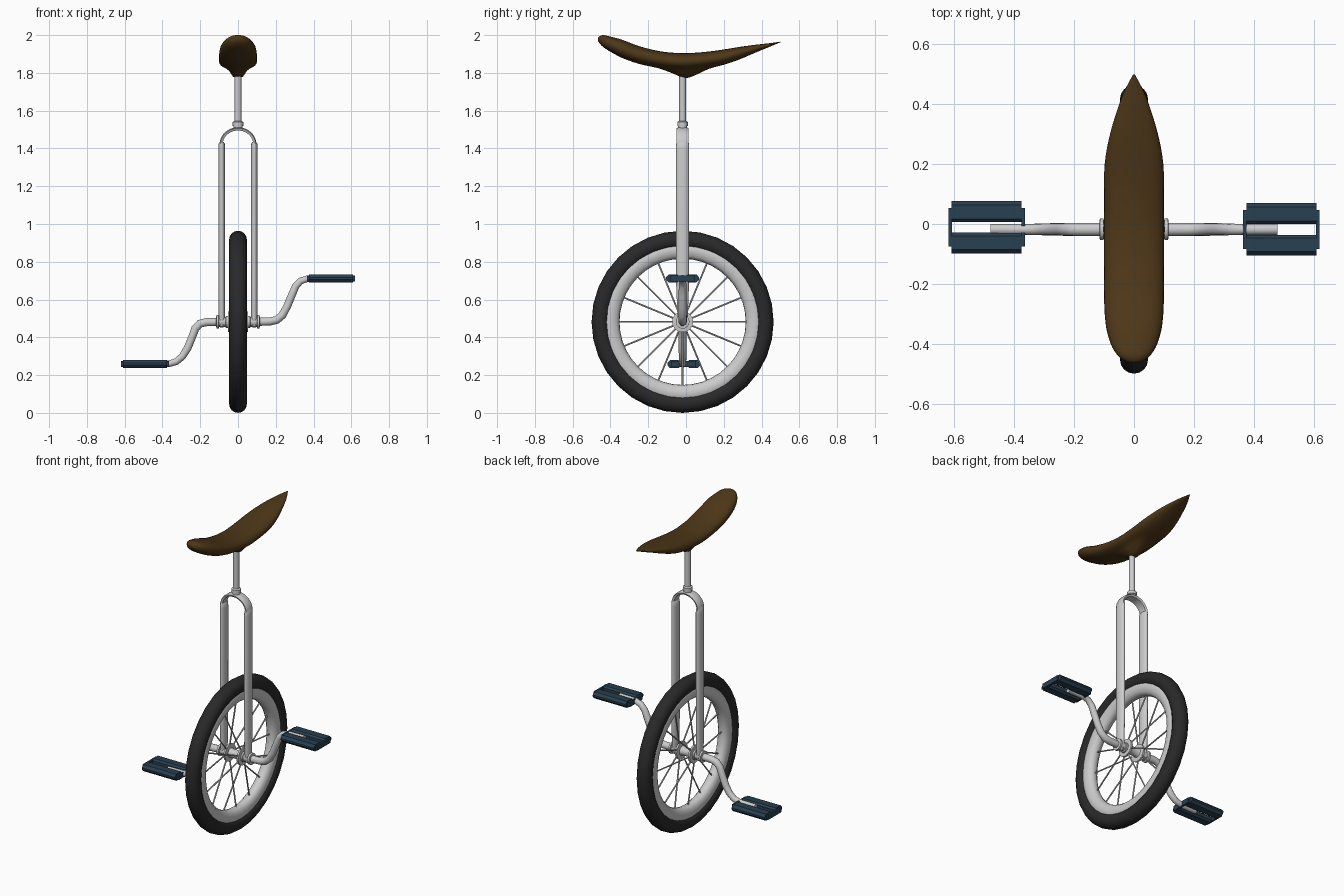
import bpy, bmesh, math
from mathutils import Vector

if "Cube" in bpy.data.objects:
    bpy.data.objects.remove(bpy.data.objects["Cube"])

AX = Vector((0, -0.018, 0.482))   # wheel axle centre


def material(name, rgb):
    m = bpy.data.materials.new(name)
    m.diffuse_color = (*rgb, 1)
    m.use_nodes = True
    m.node_tree.nodes["Principled BSDF"].inputs["Base Color"].default_value = m.diffuse_color
    return m


BROWN = material("brown", (0.075, 0.038, 0.009))
RUBBER = material("rubber", (0.022, 0.022, 0.022))
BLUE = material("dark_blue", (0.022, 0.05, 0.08))


def loft(name, rings, mat=None, cap=True, close=False, angle=40):
    """Skin a list of equal-length point rings."""
    bm = bmesh.new()
    vs = [[bm.verts.new(p) for p in r] for r in rings]
    n = len(vs[0])
    for i in range(len(vs) if close else len(vs) - 1):
        a, b = vs[i], vs[(i + 1) % len(vs)]
        for j in range(n):
            k = (j + 1) % n
            bm.faces.new((a[j], a[k], b[k], b[j]))
    if cap and not close:
        bm.faces.new(vs[0])
        bm.faces.new(vs[-1])
    bmesh.ops.recalc_face_normals(bm, faces=bm.faces)
    me = bpy.data.meshes.new(name)
    bm.to_mesh(me)
    bm.free()
    ob = bpy.data.objects.new(name, me)
    bpy.context.collection.objects.link(ob)
    if mat:
        me.materials.append(mat)
    bpy.ops.object.select_all(action='DESELECT')
    ob.select_set(True)
    bpy.context.view_layer.objects.active = ob
    bpy.ops.object.shade_smooth_by_angle(angle=math.radians(angle))
    return ob


def circle(n):
    return [(math.cos(2 * math.pi * i / n), math.sin(2 * math.pi * i / n)) for i in range(n)]


def lathe_x(name, profile, n=32, mat=None, close=False, angle=40):
    """Revolve (x, radius) points around the axle."""
    rings = [[AX + Vector((x, r * c, r * s)) for c, s in circle(n)] for x, r in profile]
    return loft(name, rings, mat, close=close, angle=angle)


def lathe_z(name, profile, n=20):
    return loft(name, [[(r * c, AX.y + r * s, z) for c, s in circle(n)] for z, r in profile])


def tube_xz(name, path, n=14):
    """Tube along (x, z, radius) points lying in the axle plane."""
    pts = [Vector((x, AX.y, z)) for x, z, _ in path]
    rings = []
    for i, p in enumerate(pts):
        t = (pts[min(i + 1, len(pts) - 1)] - pts[max(i - 1, 0)]).normalized()
        side = Vector((0, 1, 0)).cross(t)
        r = path[i][2]
        rings.append([p + Vector((0, r * c, 0)) + side * r * s for c, s in circle(n)])
    return loft(name, rings)


def interp(table, x):
    """Smooth (Catmull-Rom) lookup in rows of (x, value...)."""
    i = max(k for k in range(len(table) - 1) if table[k][0] <= x + 1e-9)
    a, b = table[i], table[i + 1]
    h = b[0] - a[0]
    t = (x - a[0]) / h
    out = []
    for c in range(1, len(a)):
        d = (b[c] - a[c]) / h
        ma = (b[c] - table[i - 1][c]) / (b[0] - table[i - 1][0]) if i else d
        mb = (table[i + 2][c] - a[c]) / (table[i + 2][0] - a[0]) if i + 2 < len(table) else d
        out.append((2*t**3 - 3*t*t + 1) * a[c] + (t**3 - 2*t*t + t) * h * ma
                   + (3*t*t - 2*t**3) * b[c] + (t**3 - t*t) * h * mb)
    return out


# Wheel: tyre, rim and hub
lathe_x("tyre", [(0.047 * c, 0.435 + 0.047 * s) for c, s in circle(16)], 32, RUBBER, close=True)
lathe_x("rim", [(-0.03, 0.41), (-0.037, 0.395), (-0.038, 0.375), (-0.031, 0.35), (-0.016, 0.337),
                (0, 0.334), (0.016, 0.337), (0.031, 0.35), (0.038, 0.375), (0.037, 0.395),
                (0.03, 0.41)], 40, close=True, angle=60)
half = [(0.03, 0.026), (0.038, 0.03), (0.04, 0.055), (0.052, 0.055), (0.054, 0.032), (0.064, 0.032),
        (0.066, 0.026), (0.1, 0.026), (0.102, 0.036), (0.114, 0.036), (0.116, 0.022)]
lathe_x("hub", [(-x, r) for x, r in reversed(half)] + half, 24)

# Spokes, alternating between the hub flanges
for i in range(16):
    a = math.radians(22.5 * i)
    d = Vector((0, math.cos(a), math.sin(a)))
    p = AX + d * 0.045 + Vector((0.046 if i % 2 else -0.046, 0, 0))
    q = AX + d * 0.345
    u = Vector((0, -d.z, d.y))
    w = u.cross((q - p).normalized())
    loft("spoke_%02d" % i, [[e + 0.0045 * (u * c + w * s) for c, s in circle(6)] for e in (p, q)])

# Fork legs and arched crown
for side, sx in (("left", -1), ("right", 1)):
    rows = [(0.452, 0.008, 0.012), (0.46, 0.015, 0.022), (0.5, 0.0175, 0.027), (0.68, 0.0175, 0.034),
            (1.40, 0.0175, 0.035), (1.425, 0.016, 0.034), (1.435, 0.010, 0.030)]
    loft("fork_leg_" + side, [[(sx * 0.086 + a * c, AX.y + b * s, z) for c, s in circle(20)]
                              for z, a, b in rows])
arch = []
for i in range(21):
    t = math.pi * i / 20
    arch.append([((0.089 + dr) * math.cos(t), AX.y + dy, 1.42 + (0.083 + dr) * math.sin(t))
                 for dr, dy in ((-0.008, -0.026), (0.004, -0.032), (0.009, -0.02), (0.009, 0.02),
                                (0.004, 0.032), (-0.008, 0.026))])
loft("fork_crown", arch)

# Seat post and clamp collar
lathe_z("seat_clamp", [(1.495, 0.022), (1.50, 0.024), (1.518, 0.024), (1.52, 0.028), (1.54, 0.028),
                       (1.545, 0.02)])
lathe_z("seat_post", [(1.50, 0.018), (1.82, 0.018)])

# Saddle: rows of y, half width, top, bottom, underside bump
seat = [(-0.465, 0.012, 1.986, 1.968, 0), (-0.455, 0.036, 1.996, 1.953, 0),
        (-0.435, 0.058, 2.0, 1.934, 0), (-0.40, 0.078, 1.992, 1.912, 0),
        (-0.34, 0.094, 1.976, 1.880, 0), (-0.25, 0.1, 1.942, 1.848, 0),
        (-0.14, 0.1, 1.915, 1.827, 0.004), (-0.06, 0.1, 1.906, 1.818, 0.025),
        (-0.01, 0.1, 1.904, 1.816, 0.044), (0.04, 0.1, 1.906, 1.819, 0.035),
        (0.12, 0.1, 1.913, 1.829, 0.008), (0.2, 0.098, 1.924, 1.843, 0),
        (0.28, 0.085, 1.937, 1.870, 0), (0.36, 0.063, 1.948, 1.904, 0),
        (0.44, 0.034, 1.957, 1.937, 0), (0.5, 0.003, 1.965, 1.962, 0)]
ys = [seat[i][0] + (seat[i + 1][0] - seat[i][0]) * k / 3
      for i in range(len(seat) - 1) for k in range(3)] + [0.5]
rings = []
for y in ys:
    w, top, bot, bump = interp(seat, y)
    ring = []
    for c, s in circle(28):
        x = w * math.copysign(abs(c) ** 0.9, c)
        z = (top + bot) / 2 + (top - bot) / 2 * math.copysign(abs(s) ** 0.9, s)
        if s < 0:
            z -= bump * math.exp(-(x / 0.042) ** 4)
        ring.append((x, y, z))
    rings.append(ring)
loft("seat", rings, BROWN, angle=70)

# Cranks and pedals
crank = [(0.10, 0, 0.022), (0.17, 0.002, 0.022), (0.205, 0.01, 0.022), (0.235, 0.035, 0.022),
         (0.26, 0.08, 0.021), (0.285, 0.14, 0.021), (0.305, 0.185, 0.02), (0.33, 0.213, 0.019),
         (0.365, 0.225, 0.018), (0.48, 0.227, 0.018)]
pad = [(-1, -0.25), (-0.6, -1), (0.7, -1), (1, -0.5), (1, 0.5), (0.7, 1), (-0.6, 1), (-1, 0.25)]
for side, sx, zc, py in (("left", -1, 0.258, -0.011), ("right", 1, 0.712, -0.018)):
    k = (zc - AX.z) / 0.227
    path = [(x, z) for x, z, r in crank]
    if sx < 0:
        path = [(x - 0.02 * math.sin(math.pi * z / 0.227), z) for x, z in path]
    tube_xz("crank_" + side, [(sx * x, AX.z + k * z, c[2]) for (x, z), c in zip(path, crank)])
    for end, sy in (("front", -1), ("back", 1)):
        loft("pedal_%s_%s_pad" % (side, end),
             [[(sx * x, py + sy * (0.053 - 0.035 * a), zc + 0.021 * b) for a, b in pad]
              for x in (0.376, 0.61)], BLUE)
    for end, x in (("inner", 0.364), ("outer", 0.608)):
        loft("pedal_%s_%s_plate" % (side, end),
             [[(sx * (x + dx), py + a * 0.065, zc + b * 0.016) for a, b in
               ((-1, -1), (1, -1), (1, 1), (-1, 1))] for dx in (0, 0.012)], BLUE)
